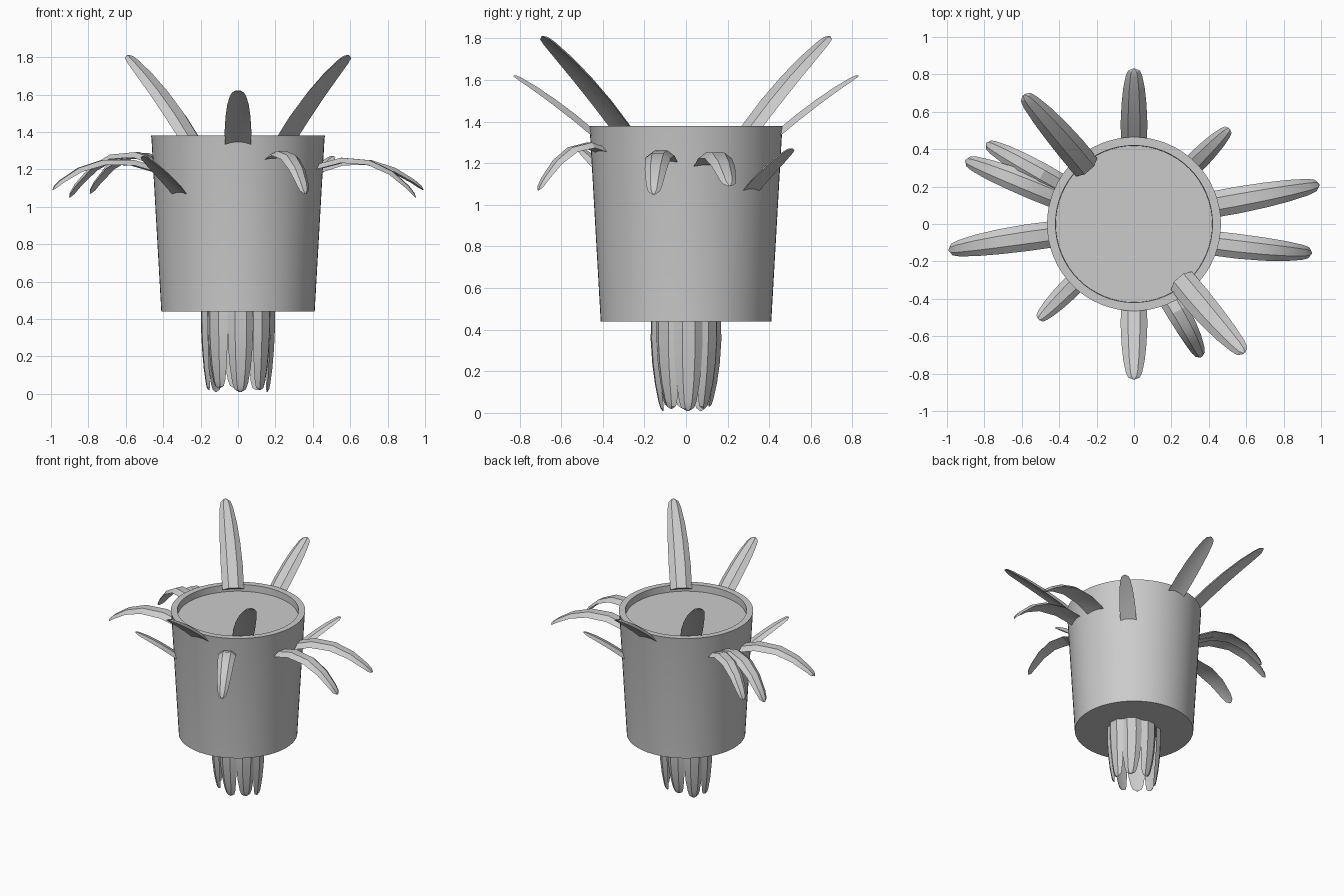
import bpy
import math
from mathutils import Vector

old = bpy.data.objects.get("Cube")
if old:
    bpy.data.objects.remove(old, do_unlink=True)

grey = bpy.data.materials.new("plain_grey")
grey.use_nodes = True
colour = (0.6, 0.6, 0.6, 1)
grey.diffuse_color = colour
grey.node_tree.nodes["Principled BSDF"].inputs["Base Color"].default_value = colour


def add_mesh(name, verts, faces, angle):
    mesh = bpy.data.meshes.new(name)
    mesh.from_pydata(verts, [], faces)
    mesh.update()
    mesh.materials.append(grey)
    obj = bpy.data.objects.new(name, mesh)
    bpy.context.collection.objects.link(obj)
    bpy.ops.object.select_all(action="DESELECT")
    obj.select_set(True)
    bpy.context.view_layer.objects.active = obj
    bpy.ops.object.shade_smooth_by_angle(angle=math.radians(angle))
    return obj


def bridge(rings, n):
    """Quads between successive rings of n points, with both ends capped."""
    faces = [tuple(range(n - 1, -1, -1))]
    for k in range(rings - 1):
        for i in range(n):
            j = (i + 1) % n
            faces.append((k * n + i, k * n + j, (k + 1) * n + j, (k + 1) * n + i))
    faces.append(tuple(range((rings - 1) * n, rings * n)))
    return faces


def lathe(name, profile, n=64):
    verts = [(r * math.cos(math.tau * i / n), r * math.sin(math.tau * i / n), z)
             for r, z in profile for i in range(n)]
    return add_mesh(name, verts, bridge(len(profile), n), 30)


# Cross-section of a blade: domed outside, shallow hollow inside
SECTION = [(-1, -0.1), (-0.4, -0.02), (0.4, -0.02), (1, -0.1), (0.45, 0.32), (-0.45, 0.32)]
# Position along the blade and its width there
TAPER = [(0, 1), (0.25, 1.02), (0.5, 0.95), (0.72, 0.82), (0.9, 0.62), (0.97, 0.45), (1, 0.1)]


def blade(name, base, mid, tip, half_width, side):
    """Tapered blade along a curve through three points."""
    base, mid, tip = Vector(base), Vector(mid), Vector(tip)
    side = Vector(side).normalized()
    verts = []
    for t, w in TAPER:
        p = base * (1 - t) * (1 - 2 * t) + mid * 4 * t * (1 - t) + tip * t * (2 * t - 1)
        tangent = base * (4 * t - 3) + mid * (4 - 8 * t) + tip * (4 * t - 1)
        normal = tangent.cross(side).normalized()
        for u, v in SECTION:
            verts.append(p + side * u * half_width * w - normal * v * half_width * w)
    return add_mesh(name, verts, bridge(len(TAPER), len(SECTION)), 25)


def leaf(name, base, mid, tip, half_width):
    out = Vector(tip) - Vector(base)
    return blade(name, base, mid, tip, half_width, (out.y, -out.x, 0))


def turned(p):
    return (-p[0], -p[1], p[2])


# Tapered pot with a thin rim and a recessed top
lathe("pot", [(0.41, 0.44), (0.463, 1.37), (0.465, 1.38), (0.42, 1.38), (0.418, 1.33)])

# Leaves that occur in opposite pairs
PAIRS = {
    "tall_leaf": ((0.25, -0.30, 1.36), (0.41, -0.49, 1.60), (0.59, -0.69, 1.81), 0.075),
    "upright_leaf": ((0, -0.44, 1.33), (0, -0.64, 1.49), (0, -0.83, 1.62), 0.07),
    "short_leaf": ((0.30, 0.30, 1.06), (0.40, 0.40, 1.17), (0.51, 0.51, 1.27), 0.055),
    "long_leaf": ((0.40, 0.10, 1.18), (0.70, 0.155, 1.23), (0.99, 0.21, 1.09), 0.07),
}
for name, (a, b, c, w) in PAIRS.items():
    leaf(name + "_first", a, b, c, w)
    if name != "long_leaf":
        leaf(name + "_second", turned(a), turned(b), turned(c), w)

# Single drooping leaves
leaf("long_leaf_right", (-0.40, -0.05, 1.18), (-0.72, -0.095, 1.23), (-0.99, -0.14, 1.09), 0.07)
leaf("drooping_leaf_left", (0.40, -0.10, 1.20), (0.70, -0.135, 1.23), (0.95, -0.155, 1.05), 0.065)
leaf("drooping_leaf_right", (-0.40, 0.14, 1.22), (-0.67, 0.25, 1.26), (-0.90, 0.34, 1.05), 0.065)
leaf("drooping_leaf_back", (-0.38, 0.20, 1.22), (-0.60, 0.325, 1.26), (-0.79, 0.43, 1.07), 0.06)
leaf("drooping_leaf_front", (0.18, -0.38, 1.25), (0.28, -0.55, 1.26), (0.36, -0.71, 1.07), 0.06)

# Cluster of blades hanging beneath the pot
ROOTS = 8
for i in range(ROOTS):
    a = math.tau * (i + 0.1) / ROOTS
    x, y = math.cos(a), math.sin(a)
    bottom = 0.01 + 0.01 * (i % 3)
    blade("hanging_blade_%d" % (i + 1),
          (0.175 * x, 0.145 * y, 0.46), (0.17 * x, 0.14 * y, 0.24),
          (0.155 * x, 0.11 * y, bottom), 0.068, (y, -x, 0))
